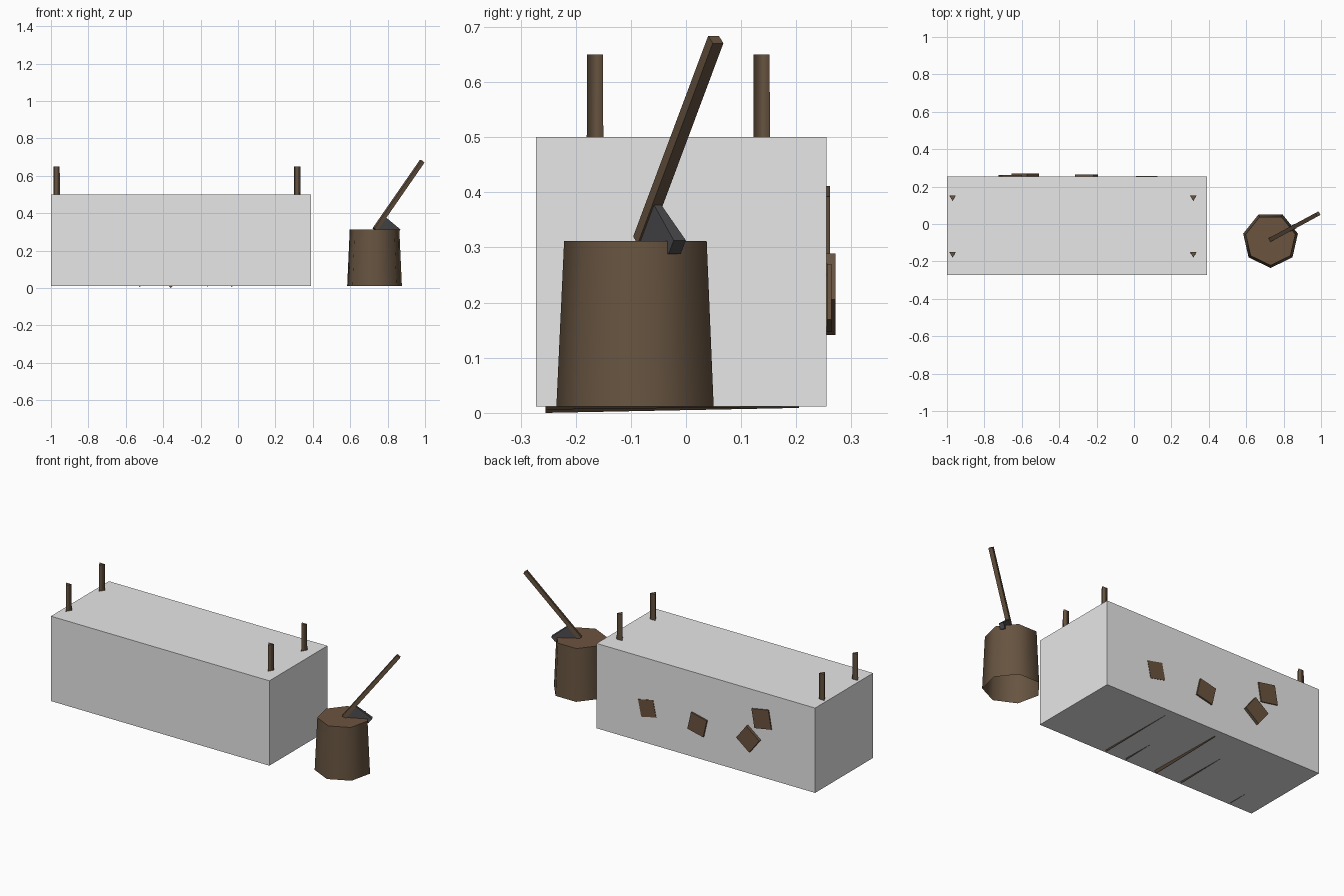
import bpy, bmesh, math
from mathutils import Vector

if "Cube" in bpy.data.objects:
    bpy.data.objects.remove(bpy.data.objects["Cube"])


def material(name, r, g, b):
    m = bpy.data.materials.new(name)
    m.diffuse_color = (r, g, b, 1)
    m.use_nodes = True
    m.node_tree.nodes["Principled BSDF"].inputs["Base Color"].default_value = m.diffuse_color
    return m


GREY = material("light_grey", 0.8, 0.8, 0.8)
BARK = material("bark_brown", 0.135, 0.088, 0.052)
WOOD = material("cut_wood_brown", 0.15, 0.087, 0.049)
STEEL = material("dark_steel", 0.07, 0.07, 0.075)


def loft(name, rings, mats, smooth=False, open_bottom=False):
    """Join rings of points into a solid; mats = (sides, end caps)."""
    bm = bmesh.new()
    loops = [[bm.verts.new(p) for p in ring] for ring in rings]
    n = len(loops[0])
    for a, b in zip(loops, loops[1:]):
        for i in range(n):
            f = bm.faces.new((a[i], a[(i + 1) % n], b[(i + 1) % n], b[i]))
            f.smooth = smooth
    caps = [bm.faces.new(loops[0]), bm.faces.new(loops[-1])]
    for f in caps:
        f.material_index = 1
    bmesh.ops.recalc_face_normals(bm, faces=bm.faces)
    if open_bottom:
        bmesh.ops.delete(bm, geom=[caps[0]], context='FACES_ONLY')
    me = bpy.data.meshes.new(name)
    bm.to_mesh(me)
    bm.free()
    for m in mats:
        me.materials.append(m)
    ob = bpy.data.objects.new(name, me)
    bpy.context.collection.objects.link(ob)
    return ob


def circle(x, y, z, r, n):
    # regular polygon with one corner towards the front
    step = 2 * math.pi / n
    return [Vector((x + r * math.sin(i * step), y - r * math.cos(i * step), z))
            for i in range(n)]


def log(name, x, y0, y1, z0, z1, roll, size):
    # square split log lying along y, z0 at the front end and z1 at the back
    def ring(y, z):
        r = size / math.sqrt(2)
        angles = [math.radians(roll + 45 + 90 * i) for i in range(4)]
        return [Vector((x + r * math.cos(a), y, z + r * math.sin(a))) for a in angles]
    return loft(name, [ring(y0, z0), ring(y1, z1)], (BARK, WOOD))


# Main block
loft("block", [[Vector((x, y, z)) for x, y in
                ((-1, -0.272), (0.39, -0.272), (0.39, 0.255), (-1, 0.255))]
               for z in (0.012, 0.5)], (GREY, GREY))

# Four triangular corner posts
for x in (-0.97, 0.317):
    for y in (-0.16, 0.142):
        loft("post", [circle(x, y, 0.02, 0.0215, 3), circle(x, y, 0.65, 0.0195, 3)],
             (BARK, BARK), smooth=True)

# Logs whose ends show at the back: x, z, roll, back end, size
for x, z, roll, back, size in ((0.068, 0.213, -12, 0.257, 0.097),
                               (-0.255, 0.208, 13, 0.264, 0.103),
                               (-0.662, 0.348, -10, 0.261, 0.109),
                               (-0.582, 0.215, 38, 0.271, 0.105)):
    log("back_log", x, back - 0.47, back, z, z, roll, size)

# Bottom logs whose lower edge shows: x, front and back height of that edge
for x, low0, low1 in ((-0.033, 0.006, 0.0115), (-0.164, 0.007, 0.019),
                      (-0.36, 0.0, 0.009), (-0.526, 0.006, 0.0145),
                      (-0.85, 0.010, 0.017)):
    r = 0.1 / math.sqrt(2)
    log("bottom_log", x, -0.255, 0.205, low0 + r, low1 + r, 45, 0.1)

# Chopping stump, open underneath
loft("stump", [circle(0.73, -0.085, 0.012, 0.15, 7), circle(0.73, -0.085, 0.312, 0.136, 7)],
     (BARK, WOOD), smooth=True, open_bottom=True)

# Axe frame: d along the handle, p towards the poll, t sideways
start = Vector((0.732, -0.082, 0.313))
end = Vector((0.984, 0.054, 0.677))
d = (end - start).normalized()
t = Vector((-d.y, d.x, 0)).normalized()
p = t.cross(d).normalized()
if p.z > 0:
    p = -p

# Axe handle
loft("axe_handle", [[c + p * a * 0.011 + t * b * 0.011 for a, b in
                     ((-1, -1), (1, -1), (1, 1), (-1, 1))] for c in (start, end)],
     (BARK, BARK))

# Axe head, a wedge narrowing towards the handle in thickness
loft("axe_head", [[start + p * along + d * h + t * s * half for h, s in
                   ((low, -1), (high, -1), (high, 1), (low, 1))]
                  for along, low, high, half in ((0.0, 0.0, 0.09, 0.007),
                                                 (0.117, 0.06, 0.092, 0.0125))],
     (STEEL, STEEL))
